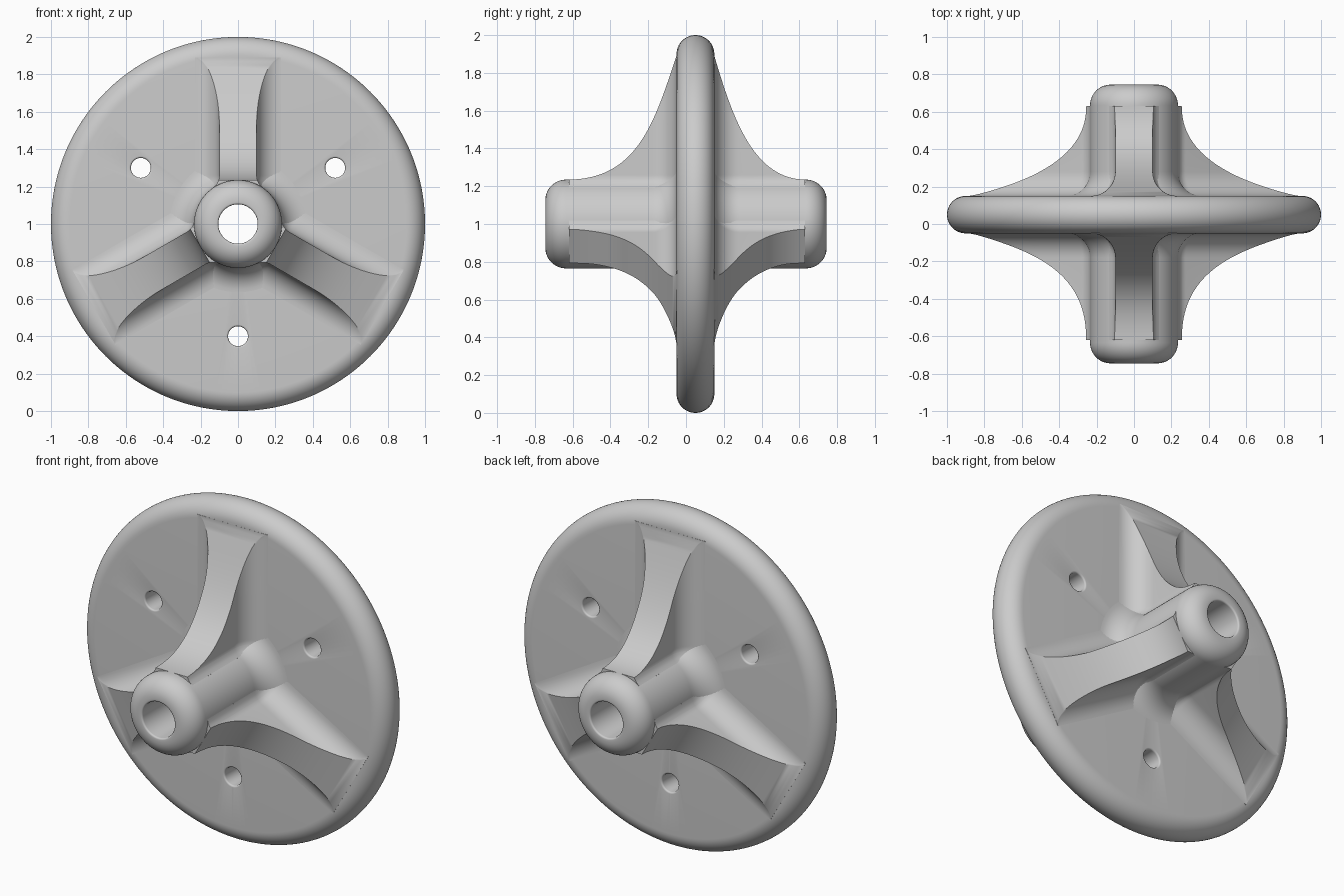
import bpy, bmesh
from math import pi, sin, cos, acos, sqrt, radians

cube = bpy.data.objects.get("Cube")
if cube:
    bpy.data.objects.remove(cube, do_unlink=True)

FRONT, BACK = -0.05, 0.15       # faces of the disc
HUB_R, BORE_R, HUB_END = 0.235, 0.105, 0.745
FILLET = 0.13                   # blend at the foot of hub and ribs
RIB_W, BLEND = 0.1, 0.08        # rib half width, blend between rib and hub
AXIS_Z = 1.0

grey = bpy.data.materials.new("plain_grey")
grey.use_nodes = True
grey.diffuse_color = (0.6, 0.6, 0.6, 1)
grey.node_tree.nodes["Principled BSDF"].inputs["Base Color"].default_value = (0.6, 0.6, 0.6, 1)


def finish(name, bm):
    bmesh.ops.remove_doubles(bm, verts=bm.verts, dist=1e-5)
    bmesh.ops.recalc_face_normals(bm, faces=bm.faces)
    mesh = bpy.data.meshes.new(name)
    bm.to_mesh(mesh)
    bm.free()
    mesh.materials.append(grey)
    smooth(mesh)
    obj = bpy.data.objects.new(name, mesh)
    bpy.context.collection.objects.link(obj)
    return obj


def smooth(mesh):
    mesh.shade_smooth()
    mesh.set_sharp_from_angle(angle=radians(32))


def bridge(bm, a, b):
    for i in range(len(a)):
        j = (i + 1) % len(a)
        bm.faces.new((a[i], a[j], b[j], b[i]))


def arc(cr, cy, radius, start, end, n=12):
    """Arc points (radius, y) between two angles in degrees."""
    angles = [radians(start + (end - start) * i / n) for i in range(n + 1)]
    return [(cr + radius * cos(a), cy + radius * sin(a)) for a in angles]


def lathe(name, profile, segments=128, x=0, z=AXIS_Z):
    """Turn a closed (radius, y) profile about an axis along y."""
    bm = bmesh.new()
    rings = []
    for k in range(segments):
        a = 2 * pi * k / segments
        rings.append([bm.verts.new((x + r * cos(a), y, z + r * sin(a))) for r, y in profile])
    for k in range(segments):
        bridge(bm, rings[k], rings[(k + 1) % segments])
    return finish(name, bm)


# Disc with a fully rounded rim
mid, half = (FRONT + BACK) / 2, (BACK - FRONT) / 2
disc = lathe("disc", [(BORE_R, FRONT)] + arc(1 - half, mid, half, -90, 90, 24) + [(BORE_R, BACK)], 192)

# Three through holes with softened mouths
lip = 0.01
hole = (arc(0.053 + lip, FRONT + lip, lip, 270, 180, 5)
        + arc(0.053 + lip, BACK - lip, lip, 180, 90, 5))
hole = [(0, FRONT - 0.1), (0.053 + lip, FRONT - 0.1)] + hole + [(0.053 + lip, BACK + 0.1), (0, BACK + 0.1)]
for k in range(3):
    a = radians(30 + 120 * k)
    cutter = lathe("hole_cutter", hole, 40, 0.6 * cos(a), AXIS_Z + 0.6 * sin(a))
    cutter.hide_render = True
    mod = disc.modifiers.new("hole", 'BOOLEAN')
    mod.object, mod.operation, mod.solver = cutter, 'DIFFERENCE', 'EXACT'
    bpy.context.view_layer.objects.active = disc
    bpy.ops.object.modifier_apply(modifier=mod.name)
    bpy.data.objects.remove(cutter, do_unlink=True)
smooth(disc.data)

# Hollow hub with rounded ends and a blend into each face of the disc
rnd, foot = 0.11, HUB_R + FILLET
front_half = (arc(BORE_R + lip, -HUB_END + lip, lip, 180, 270, 5)
              + arc(HUB_R - rnd, -HUB_END + rnd, rnd, -90, 0)
              + arc(foot, FRONT - FILLET, FILLET, 180, 90) + [(foot, FRONT + 0.02)])
back_half = ([(foot, BACK - 0.02)] + arc(foot, BACK + FILLET, FILLET, 270, 180)
             + arc(HUB_R - rnd, HUB_END - rnd, rnd, 0, 90)
             + arc(BORE_R + lip, HUB_END - lip, lip, 90, 180, 5))
lathe("hub", front_half + back_half)


def rib_section(r, h):
    """Half outline (across, height), from the foot blend up to the rib top."""
    c = HUB_R + BLEND
    centre = sqrt(c * c - (RIB_W + BLEND) ** 2)
    tangent = centre * HUB_R / c
    d = centre - max(r, tangent)
    w = RIB_W + BLEND - sqrt(BLEND ** 2 - d * d) if d > 0 else RIB_W
    top = acos(1 - min(h, FILLET) / FILLET)
    pts = [(w + FILLET, -0.02)]
    for i in range(11):
        p = top * i / 10
        pts.append((w + FILLET - FILLET * sin(p), FILLET * (1 - cos(p))))
    return pts + [(pts[-1][0], h)]


def rib(name, angle, face, side, handles, steps=48):
    """Loft a rib along a curved crest running from the rim up to the hub."""
    stations = []
    for i in range(steps + 1):
        t = i / steps
        weights = ((1 - t) ** 3, 3 * t * (1 - t) ** 2, 3 * t * t * (1 - t), t ** 3)
        stations.append([sum(w * p[k] for w, p in zip(weights, handles)) for k in (0, 1)])
    stations += [(r, handles[3][1]) for r in (0.222, 0.208, 0.193, 0.17)]
    bm = bmesh.new()
    ca, sa = cos(angle), sin(angle)
    loops = []
    for r, h in stations:
        half_pts = rib_section(r, max(h, 0.0005))
        outline = half_pts + [(-u, v) for u, v in reversed(half_pts)]
        loops.append([bm.verts.new((r * ca - u * sa, face + side * v, AXIS_Z + r * sa + u * ca))
                      for u, v in outline])
    for a, b in zip(loops, loops[1:]):
        bridge(bm, a, b)
    bm.faces.new(loops[0])
    bm.faces.new(loops[-1])
    finish(name, bm)


# Three ribs on each face; the front ones are slightly taller
front_crest = [(0.89, 0), (0.55, 0.116), (0.24, 0.2), (HUB_R, 0.57)]
back_crest = [(0.89, 0), (0.55, 0.1), (0.24, 0.21), (HUB_R, 0.48)]
for label, angle in (("top", 90), ("right", 210), ("left", 330)):
    rib("front_rib_" + label, radians(angle), FRONT, -1, front_crest)
    rib("back_rib_" + label, radians(angle), BACK, 1, back_crest)
